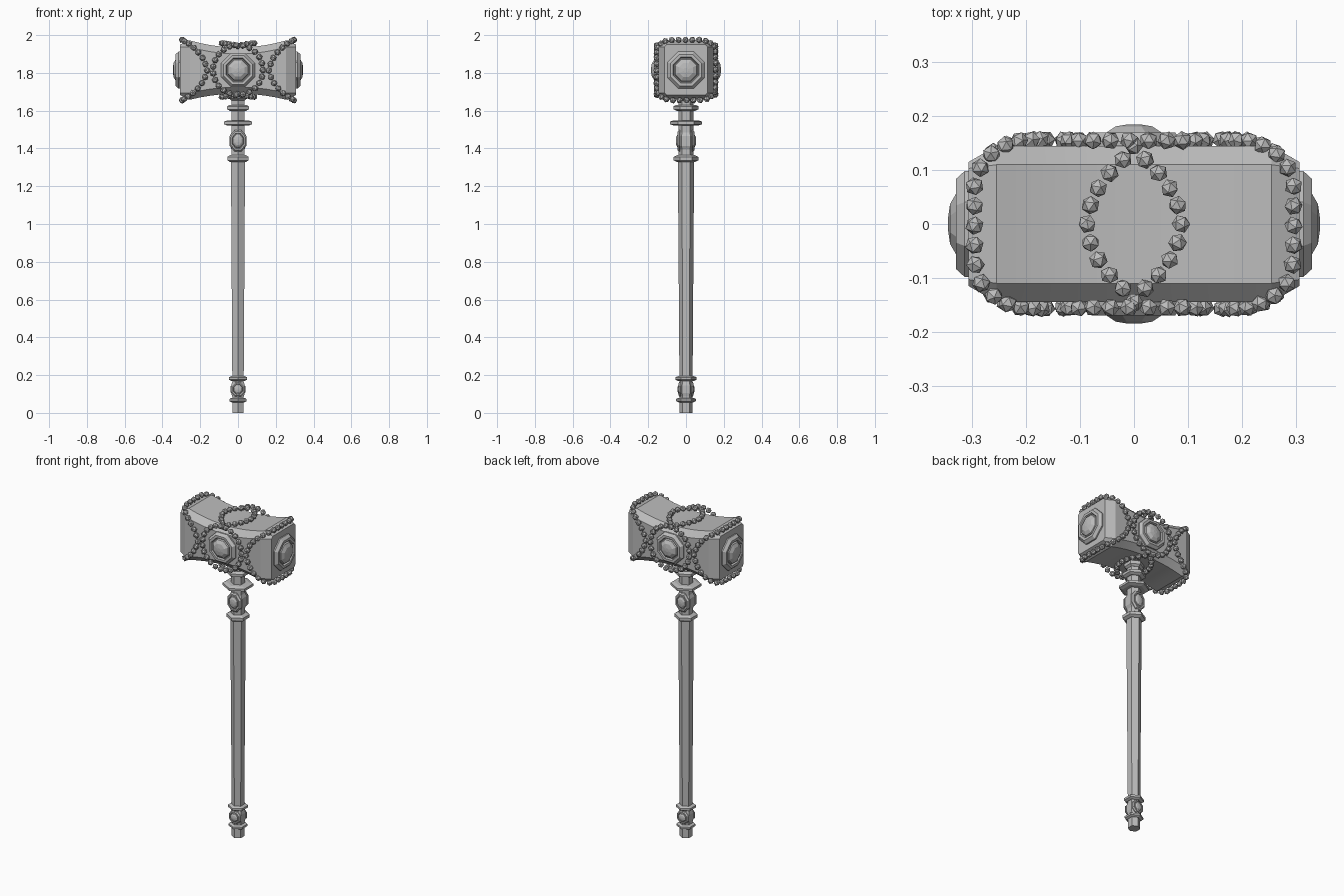
import bpy, bmesh, math, random
from mathutils import Vector, Matrix, Euler

random.seed(4)
if "Cube" in bpy.data.objects:
    bpy.data.objects.remove(bpy.data.objects["Cube"])

grey = bpy.data.materials.new("stone_grey")
grey.use_nodes = True
grey.diffuse_color = (0.5, 0.5, 0.5, 1)
grey.node_tree.nodes["Principled BSDF"].inputs["Base Color"].default_value = (0.5, 0.5, 0.5, 1)


def finish(name, bm, smooth=False):
    bmesh.ops.recalc_face_normals(bm, faces=bm.faces)
    mesh = bpy.data.meshes.new(name)
    bm.to_mesh(mesh)
    bm.free()
    mesh.materials.append(grey)
    obj = bpy.data.objects.new(name, mesh)
    bpy.context.collection.objects.link(obj)
    if smooth:
        bpy.ops.object.select_all(action="DESELECT")
        obj.select_set(True)
        bpy.context.view_layer.objects.active = obj
        bpy.ops.object.shade_smooth_by_angle(angle=math.radians(15))
    return obj


def loft(name, rings, smooth=False):
    """Skin closed rings of points and cap both ends."""
    bm = bmesh.new()
    loops = [[bm.verts.new(p) for p in ring] for ring in rings]
    n = len(loops[0])
    for a, b in zip(loops, loops[1:]):
        for i in range(n):
            j = (i + 1) % n
            bm.faces.new((a[i], a[j], b[j], b[i]))
    bm.faces.new(loops[0])
    bm.faces.new(loops[-1])
    return finish(name, bm, smooth)


def lathe(name, profile, sides, matrix=Matrix(), turn=0.0):
    rings = []
    for r, z in profile:
        angles = [turn + math.tau * i / sides for i in range(sides)]
        rings.append([matrix @ Vector((r * math.cos(a), r * math.sin(a), z)) for a in angles])
    return loft(name, rings)


def top_z(x):
    return 1.935 + 0.037 * (x / 0.255) ** 2


def bottom_z(x):
    return 1.69 - 0.032 * (x / 0.255) ** 2


# Hammer head: chamfered block with concave top and bottom
def section(x, w, lo, hi, c):
    half = [(w, lo + c), (w, hi - c), (w - c, hi)]
    half = [(w - c, lo)] + half
    return [(x, y, z) for y, z in half] + [(x, -y, z) for y, z in reversed(half)]


END = 0.307
body = [section(-END, 0.115, 1.683, 1.95, 0.012)]
for i in range(11):
    x = -0.255 + 0.51 * i / 10
    body.append(section(x, 0.145, bottom_z(x), top_z(x), 0.035))
body.append(section(END, 0.115, 1.683, 1.95, 0.012))
loft("hammer_head", body, smooth=True)


# Octagonal framed gems on the four sides of the head
def medallion(name, centre, direction, radius, depth, stretch=1.0, sides=8):
    frame = [(1, 0), (1, 0.2), (0.85, 0.62), (0.7, 0.62), (0.65, 0.35)]
    gem = [(0.62, 0.35), (0.58, 0.6), (0.38, 0.9), (0.12, 1)]
    matrix = (Matrix.Translation(centre) @ Matrix.Diagonal((1, 1, stretch, 1))
              @ Vector(direction).to_track_quat("Z", "Y").to_matrix().to_4x4())
    for part, prof in (("frame", frame), ("gem", gem)):
        lathe(f"{name}_{part}", [(r * radius, z * depth) for r, z in prof],
              sides, matrix, math.pi / sides)


MID = 1.815
for label, s in (("left", 1), ("right", -1)):
    medallion(f"{label}_end", (s * END, 0, MID), (s, 0, 0), 0.106, 0.038)
for label, s in (("front", -1), ("back", 1)):
    medallion(label, (0, s * 0.145, MID), (0, s, 0), 0.097, 0.04)


# Beads evenly spaced along closed paths
def beads(name, path, spacing=0.036, radius=0.0175):
    pts = [Vector(p) for p in path]
    pts.append(pts[0])
    lengths = [(b - a).length for a, b in zip(pts, pts[1:])]
    total = sum(lengths)
    count = round(total / spacing)
    bm = bmesh.new()
    for k in range(count):
        d, i = total * k / count, 0
        while d > lengths[i]:
            d -= lengths[i]
            i += 1
        p = pts[i].lerp(pts[i + 1], d / lengths[i])
        spin = Euler([random.uniform(0, math.tau) for _ in range(3)]).to_matrix().to_4x4()
        bmesh.ops.create_icosphere(bm, subdivisions=1, radius=radius,
                                   matrix=Matrix.Translation(p) @ spin)
    finish(name, bm)


def circle(n=48):
    return [math.tau * i / n for i in range(n)]


for label, s in (("front", -1), ("back", 1)):
    beads(f"{label}_bead_ring",
          [(0.132 * math.cos(a), s * 0.155, MID + 0.132 * math.sin(a)) for a in circle()])

# Lens-shaped bead rings on top and underside
lens = [(0.087, 0), (0.079, 0.045), (0.055, 0.085), (0.015, 0.125), (0.004, 0.145)]
quarter = lens + [(-x, y) for x, y in reversed(lens)]
lens_loop = quarter + [(-x, -y) for x, y in quarter[1:-1]]
for label, z in (("top", 1.957), ("bottom", 1.673)):
    drop = -0.015 if label == "top" else 0.015
    beads(f"{label}_bead_ring",
          [(x, y, z + drop * (abs(y) / 0.145) ** 3) for x, y in lens_loop])

# Bead chains wrapped round each end, bowing inwards on front and back
arc = [(0.296, 0.07, 0.16), (0.282, 0.115, 0.152), (0.25, 0.142, 0.133), (0.215, 0.154, 0.1),
       (0.18, 0.156, 0.055), (0.162, 0.156, 0)]
side = arc + [(x, y, -z) for x, y, z in reversed(arc[:-1])]
loop = side + [(x, -y, z) for x, y, z in reversed(side)]
for label, s in (("left", 1), ("right", -1)):
    beads(f"{label}_bead_chain", [(s * x, y, MID + z) for x, y, z in loop])

# Six-sided handle
N = math.pi / 2
lathe("handle_shaft", [(0.035, 0), (0.035, 0.2), (0.043, 1.34), (0.04, 1.36), (0.04, 1.7)], 6, turn=N)


# Collars with bevelled rims
def collar(name, z, radius, height):
    core, h = radius * 0.75, height / 2
    lathe(name, [(core, z - h), (radius, z - h * 0.5), (radius, z + h * 0.5), (core, z + h)], 6, turn=N)


collars = [("pommel_collar", 0.068, 0.052, 0.024), ("lower_collar", 0.182, 0.055, 0.026),
           ("grip_collar", 1.346, 0.065, 0.036), ("guard_collar", 1.535, 0.085, 0.028),
           ("upper_collar", 1.615, 0.066, 0.032), ("head_collar", 1.675, 0.055, 0.04)]
for spec in collars:
    collar(*spec)

# Gem mounts on the handle
for name, z, r, h, stretch in (("upper_mount", 1.44, 0.052, 0.105, 1.25),
                               ("lower_mount", 0.125, 0.044, 0.075, 1.0)):
    lathe(name, [(0.036, z - h / 2), (r * 0.95, z - h / 4), (r * 0.95, z + h / 4), (0.036, z + h / 2)],
          6, turn=N)
    for label, s in (("front", -1), ("back", 1)):
        medallion(f"{name}_{label}", (0, s * r * 0.62, z), (0, s, 0), r * 0.95, r * 0.42, stretch)
